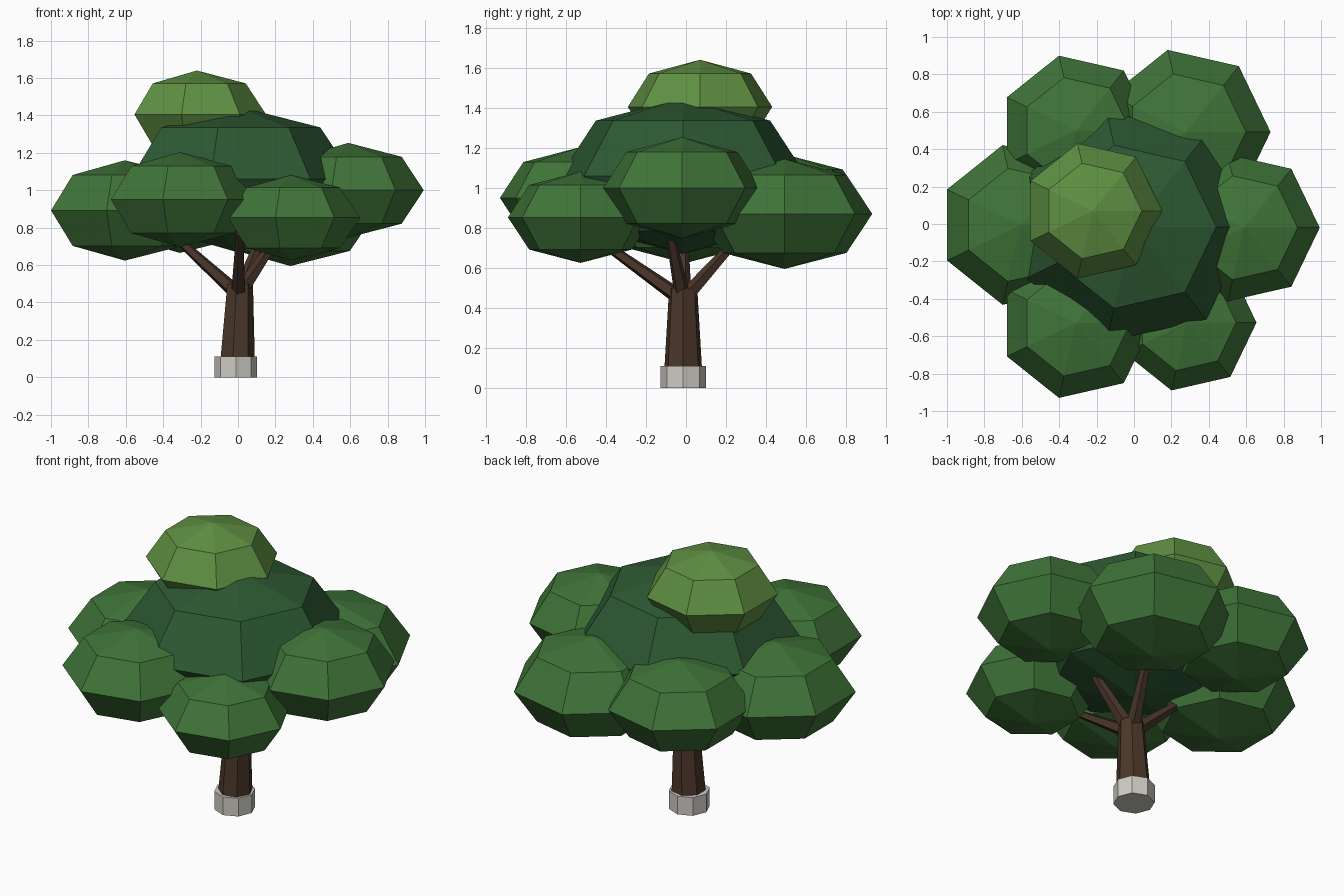
import bpy, bmesh
from math import sin, cos, pi
from mathutils import Vector

if "Cube" in bpy.data.objects:
    bpy.data.objects.remove(bpy.data.objects["Cube"])


def material(name, rgb):
    m = bpy.data.materials.new(name)
    m.diffuse_color = (*rgb, 1)
    m.use_nodes = True
    m.node_tree.nodes["Principled BSDF"].inputs["Base Color"].default_value = m.diffuse_color
    return m


LEAF = material("leaf_green", (0.05, 0.175, 0.04))
CORE = material("deep_green", (0.026, 0.1, 0.033))
LIGHT = material("light_green", (0.115, 0.28, 0.055))
BARK = material("bark", (0.07, 0.038, 0.023))
STONE = material("pale_stone", (0.62, 0.6, 0.55))


def finish(name, bm, mat):
    bmesh.ops.recalc_face_normals(bm, faces=bm.faces)
    mesh = bpy.data.meshes.new(name)
    bm.to_mesh(mesh)
    bm.free()
    mesh.materials.append(mat)
    ob = bpy.data.objects.new(name, mesh)
    bpy.context.collection.objects.link(ob)
    return ob


def loft(name, rings, sides, mat, axes=((1, 0, 0), (0, 1, 0))):
    """Join polygon rings (centre, radius) with flat faces; zero radius makes a pole."""
    u, v = Vector(axes[0]), Vector(axes[1])
    bm = bmesh.new()
    loops = []
    for c, r in rings:
        c = Vector(c)
        if r == 0:
            loops.append([bm.verts.new(c)] * sides)
        else:
            angles = [2 * pi * i / sides for i in range(sides)]
            loops.append([bm.verts.new(c + r * (u * cos(a) + v * sin(a))) for a in angles])
    for a, b in zip(loops, loops[1:]):
        for i in range(sides):
            j = (i + 1) % sides
            corners = list(dict.fromkeys((a[i], a[j], b[j], b[i])))
            bm.faces.new(corners)
    for (c, r), loop in zip((rings[0], rings[-1]), (loops[0], loops[-1])):
        if r > 0:
            bm.faces.new(loop)
    return finish(name, bm, mat)


def foliage(name, centre, radius, height, mat):
    """Low-poly squashed ball: seven sides, three rings and two poles."""
    x, y, z = centre
    rings = []
    for k in range(5):
        a = -pi / 2 + k * pi / 4
        rings.append(((x, y, z + height * sin(a)), 0 if k in (0, 4) else radius * cos(a)))
    return loft(name, rings, 7, mat)


def branch(name, start, end, r0, r1):
    d = Vector(end) - Vector(start)
    u = d.cross(Vector((0, 0, 1))).normalized()
    v = d.cross(u).normalized()
    return loft(name, [(start, r0), (end, r1)], 5, BARK, (u, v))


# Stone collar and tapered trunk
loft("base_collar", [((-0.012, -0.014, 0), 0.114), ((-0.012, -0.014, 0.11), 0.114)], 8, STONE)
loft("trunk", [((-0.01, -0.014, 0.003), 0.102), ((0.008, -0.014, 0.5), 0.072)], 7, BARK)

# Four branches reaching into the canopy
for side, end in {
    "front": (0.01, -0.48, 0.77),
    "back": (0.14, 0.30, 0.79),
    "left": (-0.38, -0.01, 0.79),
    "right": (0.26, -0.09, 0.82),
}.items():
    branch("branch_" + side, (0.005, -0.014, 0.44), end, 0.042, 0.02)

# Canopy core, crown tuft and six outer clumps
foliage("canopy_core", (-0.007, -0.015, 1.06), 0.632, 0.39, CORE)
foliage("crown_tuft", (-0.22, 0.07, 1.405), 0.37, 0.235, LIGHT)
for side, centre, r, h in (
    ("right", (0.59, -0.02, 1.00), 0.403, 0.253),
    ("left", (-0.605, -0.005, 0.892), 0.438, 0.268),
    ("back_left", (-0.31, 0.50, 0.915), 0.41, 0.25),
    ("back_right", (0.28, 0.492, 0.87), 0.45, 0.275),
    ("front_left", (-0.31, -0.53, 0.95), 0.41, 0.253),
    ("front_right", (0.283, -0.527, 0.853), 0.372, 0.228),
):
    foliage("leaf_clump_" + side, centre, r, h, LEAF)
